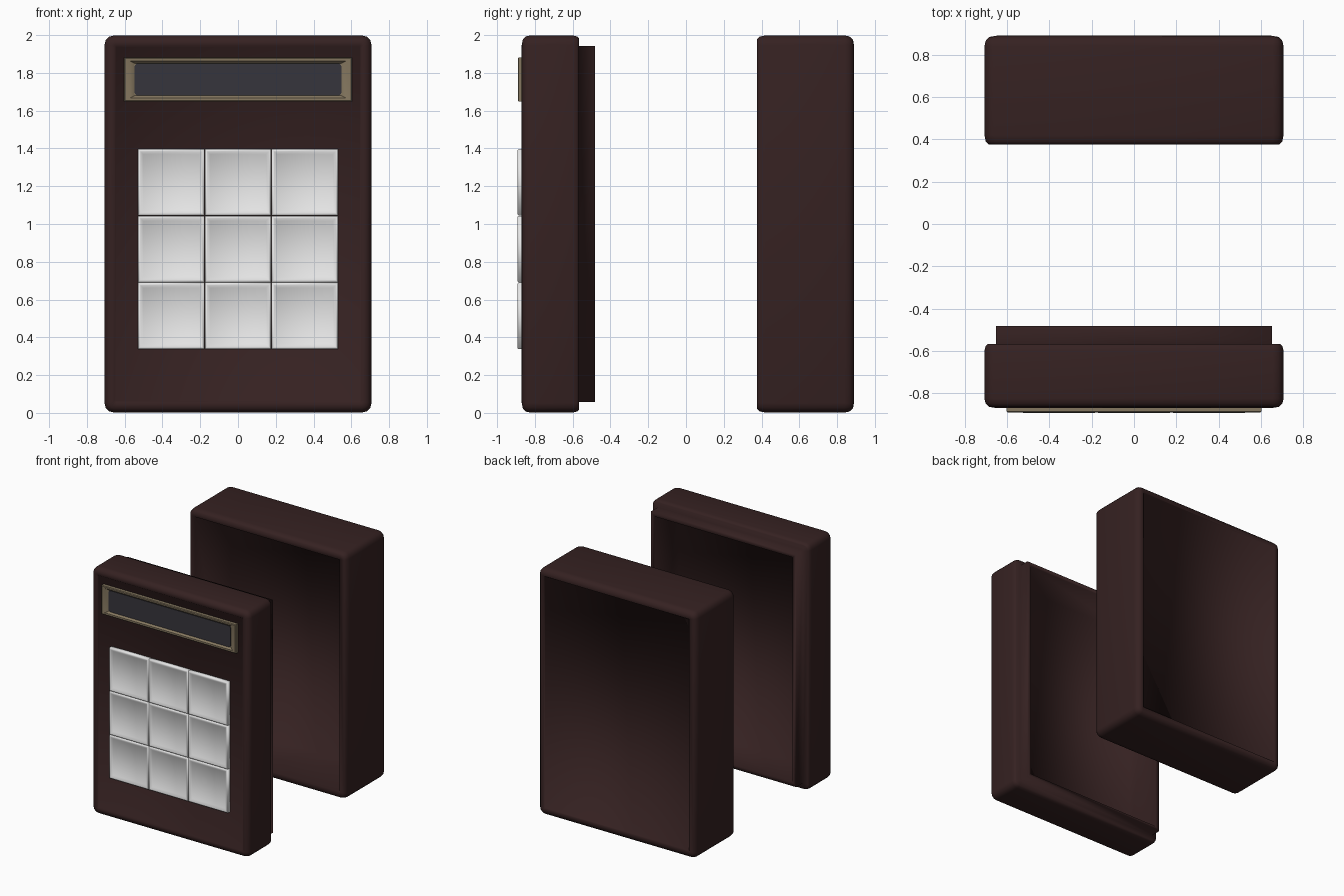
import bpy, bmesh, math

if "Cube" in bpy.data.objects:
    bpy.data.objects.remove(bpy.data.objects["Cube"])


def material(name, rgb):
    m = bpy.data.materials.new(name)
    m.diffuse_color = (*rgb, 1.0)
    m.use_nodes = True
    m.node_tree.nodes["Principled BSDF"].inputs["Base Color"].default_value = m.diffuse_color
    return m


BROWN = material("dark brown", (0.036, 0.0155, 0.0155))
TAN = material("dull brass", (0.235, 0.185, 0.115))
SLATE = material("dark slate", (0.037, 0.036, 0.045))
WHITE = material("off white", (0.80, 0.80, 0.80))
SEG = 3


def rounded_loop(cx, cz, hx, hz, r, y):
    """Rounded rectangle in the XZ plane."""
    pts = []
    for k, (sx, sz) in enumerate([(1, 1), (-1, 1), (-1, -1), (1, -1)]):
        for i in range(SEG + 1):
            a = math.radians(90 * k + 90 * i / SEG)
            pts.append((cx + sx * (hx - r) + r * math.cos(a), y,
                        cz + sz * (hz - r) + r * math.sin(a)))
    return pts


def loft(name, centre, half, sections, mat, angle=None):
    """Join rounded rectangles (y, x inset, z inset, radius), closing both ends."""
    bm = bmesh.new()
    rings = [[bm.verts.new(p) for p in rounded_loop(*centre, half[0] - ix, half[1] - iz, r, y)]
             for y, ix, iz, r in sections]
    n = len(rings[0])
    for a, b in zip(rings, rings[1:]):
        for i in range(n):
            j = (i + 1) % n
            bm.faces.new((a[i], a[j], b[j], b[i]))
    bm.faces.new(rings[0])
    bm.faces.new(rings[-1])
    # zero-radius corners collapse to single points
    bmesh.ops.remove_doubles(bm, verts=bm.verts, dist=1e-5)
    bmesh.ops.recalc_face_normals(bm, faces=bm.faces)
    me = bpy.data.meshes.new(name)
    bm.to_mesh(me)
    bm.free()
    me.materials.append(mat)
    ob = bpy.data.objects.new(name, me)
    bpy.context.collection.objects.link(ob)
    bpy.ops.object.select_all(action='DESELECT')
    ob.select_set(True)
    bpy.context.view_layer.objects.active = ob
    if angle is None:
        bpy.ops.object.shade_smooth()
    else:
        bpy.ops.object.shade_smooth_by_angle(angle=math.radians(angle))
    return ob


def even(rows):
    return [(y, i, i, r) for y, i, r in rows]


# front shell: shallow face panel, rounded rim, step and thick lip, hollow inside
loft("front_shell", (0, 1.0), (0.707, 0.998), even([
    (-0.861, 0.062, 0), (-0.870, 0.054, 0.01), (-0.864, 0.022, 0.03),
    (-0.848, 0.005, 0.045), (-0.825, 0, 0.05), (-0.600, 0, 0.05),
    (-0.577, 0.005, 0.045), (-0.567, 0.015, 0.035), (-0.567, 0.055, 0),
    (-0.482, 0.055, 0), (-0.482, 0.088, 0), (-0.790, 0.088, 0)]), BROWN)

# back shell: open towards the front, shallow panel at the back
loft("back_shell", (0, 1.0), (0.707, 0.998), even([
    (0.876, 0.058, 0), (0.890, 0.056, 0), (0.884, 0.022, 0.03),
    (0.865, 0.005, 0.045), (0.840, 0, 0.05), (0.420, 0, 0.05),
    (0.390, 0.006, 0.045), (0.375, 0.020, 0.035), (0.375, 0.058, 0),
    (0.830, 0.058, 0)]), BROWN)

# display frame with sloping inner edge
loft("display_frame", (0, 1.765), (0.603, 0.117), [
    (-0.850, 0, 0, 0), (-0.886, 0, 0, 0), (-0.890, 0.006, 0.006, 0),
    (-0.888, 0.030, 0.018, 0), (-0.872, 0.056, 0.032, 0)], TAN, 30)

# display screen
loft("display_screen", (0, 1.765), (0.548, 0.086), [
    (-0.868, 0, 0, 0.02), (-0.876, 0, 0, 0.02)], SLATE, 30)

# three by three grid of dished keys
PITCH = 0.354
for row in range(3):
    for col in range(3):
        loft(f"key_{row + 1}_{col + 1}", ((col - 1) * PITCH, 0.867 + (1 - row) * PITCH),
             (0.176, 0.176), even([
                 (-0.850, 0, 0), (-0.886, 0, 0), (-0.893, 0.006, 0),
                 (-0.892, 0.014, 0), (-0.880, 0.028, 0)]), WHITE)
